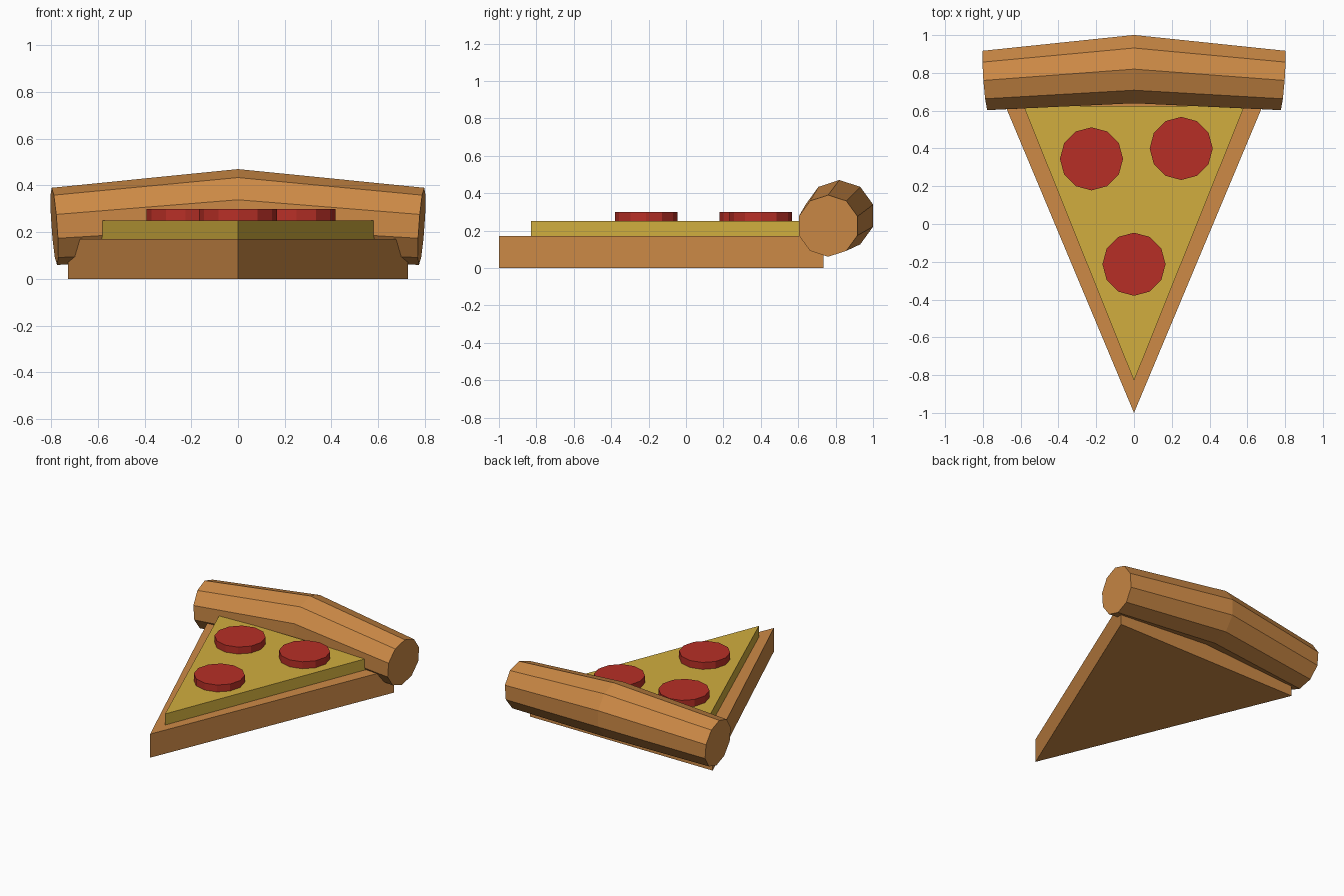
import bpy, bmesh, math

if "Cube" in bpy.data.objects:
    bpy.data.objects.remove(bpy.data.objects["Cube"])


def material(name, srgb):
    m = bpy.data.materials.new(name)
    lin = [((c / 255 + 0.055) / 1.055) ** 2.4 for c in srgb]
    m.diffuse_color = (*lin, 1)
    m.use_nodes = True
    m.node_tree.nodes["Principled BSDF"].inputs["Base Color"].default_value = m.diffuse_color
    return m


dough = material("baked_dough", (205, 138, 70))
cheese = material("cheese_yellow", (209, 174, 62))
red = material("pepperoni_red", (183, 47, 38))


def loft(name, rings, mat):
    """Join equal-sized rings of points with quads and cap both ends."""
    bm = bmesh.new()
    loops = [[bm.verts.new(p) for p in ring] for ring in rings]
    n = len(loops[0])
    for a, b in zip(loops, loops[1:]):
        for i in range(n):
            j = (i + 1) % n
            bm.faces.new((a[i], a[j], b[j], b[i]))
    bm.faces.new(loops[0])
    bm.faces.new(loops[-1])
    bmesh.ops.recalc_face_normals(bm, faces=bm.faces)
    mesh = bpy.data.meshes.new(name)
    bm.to_mesh(mesh)
    bm.free()
    mesh.materials.append(mat)
    obj = bpy.data.objects.new(name, mesh)
    bpy.context.collection.objects.link(obj)
    return obj


def prism(name, outline, z0, z1, mat):
    return loft(name, [[(x, y, z) for x, y in outline] for z in (z0, z1)], mat)


def circle(cx, cy, r, n, start=0.0):
    return [(cx + r * math.cos(start + math.tau * i / n),
             cy + r * math.sin(start + math.tau * i / n)) for i in range(n)]


# Wedge of dough and the smaller cheese layer on it
prism("dough_base", [(0, -1), (0.727, 0.735), (-0.727, 0.735)], 0, 0.17, dough)
prism("cheese_layer", [(0, -0.83), (0.585, 0.625), (-0.585, 0.625)], 0.17, 0.25, cheese)

# Pepperoni discs
for k, (x, y) in enumerate([(-0.225, 0.345), (0.25, 0.4), (0, -0.213)], 1):
    prism(f"pepperoni_{k}", circle(x, y, 0.167, 12), 0.25, 0.30, red)

# Ten-sided crust roll, thicker in the middle, end caps square to the bent path
rings = []
for side, cy, cz, r in [(-1, 0.76, 0.225, 0.165), (0, 0.82, 0.28, 0.19), (1, 0.76, 0.225, 0.165)]:
    rings.append([(side * (0.786 + 0.075 * (y - cy) + 0.07 * (z - cz)), y, z)
                  for y, z in circle(cy, cz, r, 10, math.pi / 2)])
loft("crust_roll", rings, dough)
